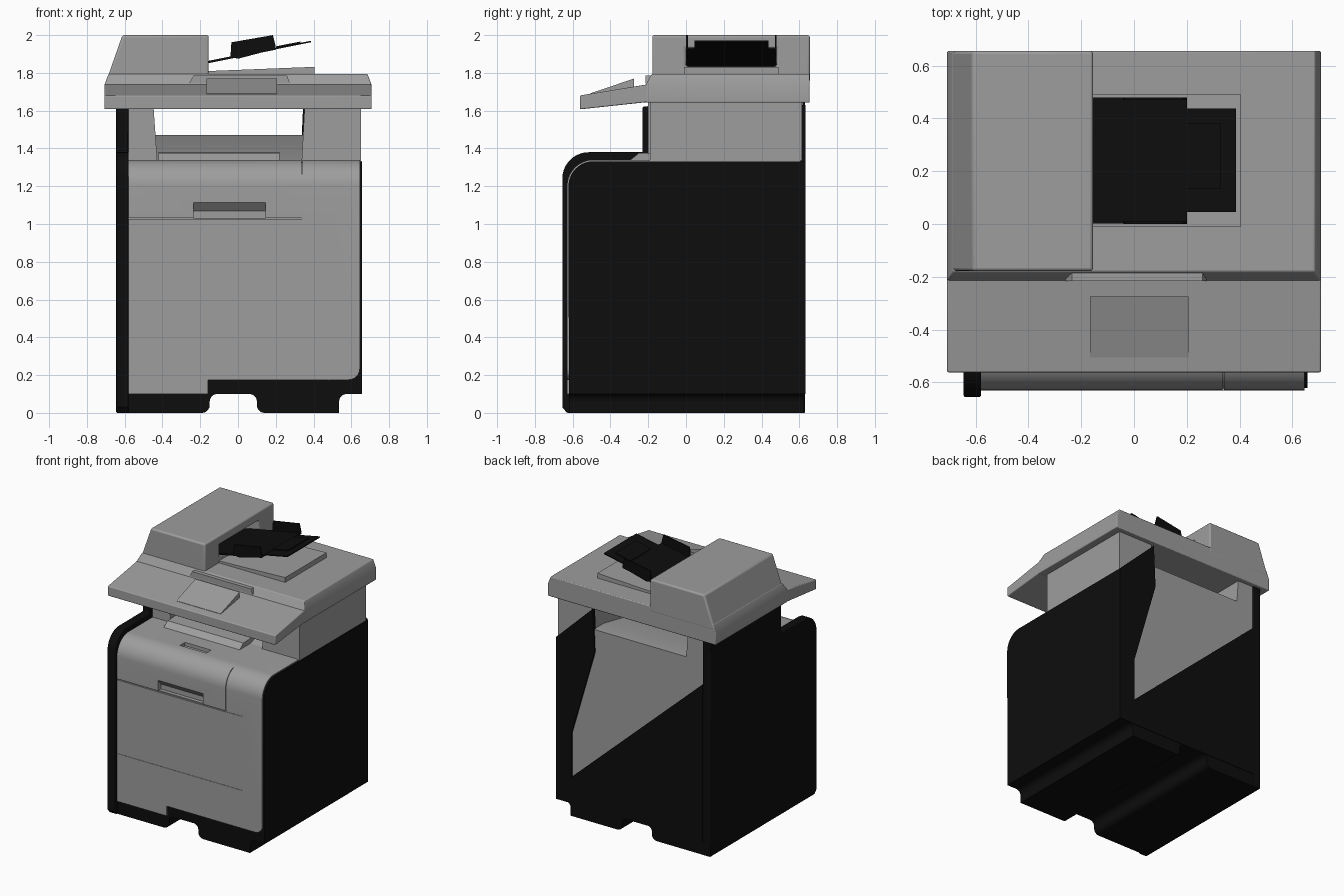
import bpy, bmesh
from math import sin, cos, radians

if "Cube" in bpy.data.objects:
    bpy.data.objects.remove(bpy.data.objects["Cube"])


def material(name, v):
    m = bpy.data.materials.new(name)
    m.diffuse_color = (v, v, v, 1)
    m.use_nodes = True
    m.node_tree.nodes["Principled BSDF"].inputs["Base Color"].default_value = m.diffuse_color
    return m


black = material("black_plastic", 0.004)
grey = material("grey_plastic", 0.34)


def arc(cx, cy, r, a0, a1, n=10):
    return [(cx + r * cos(radians(a0 + (a1 - a0) * i / n)),
             cy + r * sin(radians(a0 + (a1 - a0) * i / n))) for i in range(n + 1)]


def finish(name, bm, mat, bevel):
    bmesh.ops.recalc_face_normals(bm, faces=bm.faces)
    me = bpy.data.meshes.new(name)
    bm.to_mesh(me)
    bm.free()
    ob = bpy.data.objects.new(name, me)
    bpy.context.collection.objects.link(ob)
    me.materials.append(mat)
    if bevel:
        add_bevel(ob, bevel)
    return ob


def add_bevel(ob, width):
    m = ob.modifiers.new("bevel", 'BEVEL')
    m.width, m.segments, m.limit_method = width, 3, 'ANGLE'
    m.angle_limit = radians(40)


def loft(name, rings, mat=grey, bevel=0):
    bm = bmesh.new()
    rs = [[bm.verts.new(p) for p in r] for r in rings]
    n = len(rs[0])
    for a, b in zip(rs, rs[1:]):
        for i in range(n):
            bm.faces.new((a[i], a[(i + 1) % n], b[(i + 1) % n], b[i]))
    bm.faces.new(rs[0])
    bm.faces.new(rs[-1])
    return finish(name, bm, mat, bevel)


def extrude(name, axis, pts, lo, hi, mat=grey, bevel=0):
    """Profile in the other two axes (in xyz order), pushed along axis."""
    place = {'x': lambda p, d: (d, p[0], p[1]), 'y': lambda p, d: (p[0], d, p[1]),
             'z': lambda p, d: (p[0], p[1], d)}[axis]
    return loft(name, [[place(p, d) for p in pts] for d in (lo, hi)], mat, bevel)


def box(name, x0, x1, y0, y1, z0, z1, mat=grey):
    return extrude(name, 'z', [(x0, y0), (x1, y0), (x1, y1), (x0, y1)], z0, z1, mat)


def slab(name, levels, mat=grey, bevel=0):
    """Stacked rectangles (x0, x1, y0, y1, z)."""
    return loft(name, [[(a, c, z), (b, c, z), (b, d, z), (a, d, z)]
                       for a, b, c, d, z in levels], mat, bevel)


def cut(ob, cutter):
    m = ob.modifiers.new("cut", 'BOOLEAN')
    m.operation, m.object, m.solver = 'DIFFERENCE', cutter, 'EXACT'
    bpy.context.view_layer.objects.active = ob
    bpy.ops.object.modifier_apply(modifier=m.name)
    bpy.data.objects.remove(cutter)


# Main body with rounded front top edge
body = extrude("main_body", 'x', [(0.62, 0.05), (-0.63, 0.05)] + arc(-0.49, 1.2, 0.14, 180, 90)
               + [(0.62, 1.34)], -0.59, 0.645)
cut(body, extrude("c", 'y', [(-0.8, 0), (0.8, 0), (0.8, 0.24), (0.645, 0.24)]
                  + arc(0.585, 0.235, 0.06, 0, -90, 6) + [(-0.16, 0.175), (-0.16, 0.1), (-0.8, 0.1)],
                  -0.8, 0.8))
# Seams of the doors and drawer, top finger notch
for x0, x1, y0, y1, z0, z1 in (
        (-0.7, 0.34, -0.7, -0.618, 1.026, 1.034),
        (0.34, 0.48, -0.7, -0.627, 1.028, 1.032),
        (0.478, 0.482, -0.7, -0.627, 0.1, 1.032),
        (-0.7, 0.48, -0.7, -0.627, 0.464, 0.468),
        (-0.16, 0.06, -0.47, -0.41, 1.315, 1.5)):
    cut(body, box("c", x0, x1, y0, y1, z0, z1))
# Seam running up over the rounded edge
cut(body, extrude("c", 'x', [(-0.7, 1.03)] + arc(-0.49, 1.2, 0.21, 180, 110)
                  + arc(-0.49, 1.2, 0.133, 110, 180) + [(-0.623, 1.03)], 0.336, 0.341))
# Grip recess with a sloping roof
cut(body, extrude("c", 'x', [(-0.7, 1.115), (-0.63, 1.115), (-0.59, 1.07), (-0.59, 1.033),
                             (-0.7, 1.033)], -0.235, 0.145))

# Base with channels running front to back
extrude("base", 'y', [(-0.64, 0.24), (-0.64, 0), (-0.19, 0)]
        + arc(-0.19, 0.04, 0.04, -90, 0, 5) + arc(-0.11, 0.06, 0.04, 180, 90, 5)
        + arc(0.06, 0.06, 0.04, 90, 0, 5) + arc(0.14, 0.04, 0.04, 180, 270, 5)
        + [(0.535, 0), (0.535, 0.06)] + arc(0.575, 0.06, 0.04, 180, 90, 5)
        + [(0.65, 0.1), (0.65, 0.24)], -0.62, 0.625, black)

# Side panels
extrude("left_panel", 'x', [(0.63, 0), (-0.63, 0), (-0.655, 0.03)]
        + arc(-0.515, 1.24, 0.14, 180, 90) + [(-0.23, 1.38), (-0.23, 1.62), (0.0, 1.65), (0.63, 1.65)],
        -0.645, -0.58, black, 0.006)
extrude("right_panel", 'x', [(0.63, 0.1), (-0.62, 0.1)] + arc(-0.49, 1.2, 0.132, 180, 90)
        + [(0.63, 1.332)], 0.64, 0.657, black)

# Back covers, leaving the grey back partly open to view
extrude("back_cover_right", 'y', [(0.655, 0.1), (0.525, 0.1), (0.525, 0.63), (0.33, 1.3),
                                  (0.345, 1.63), (0.655, 1.332)], 0.605, 0.632, black)
extrude("back_cover_lower", 'y', [(0.525, 0.1), (0.525, 0.3), (-0.58, 1.3), (-0.58, 0.1)],
        0.605, 0.63, black)

# Uprights holding the scanner
extrude("left_upright", 'y', [(-0.6, 1.3), (-0.425, 1.3), (-0.45, 1.66), (-0.6, 1.66)], -0.2, 0.62)
extrude("right_upright", 'y', [(0.335, 1.3), (0.65, 1.3), (0.65, 1.66), (0.355, 1.66)], -0.19, 0.615)

# Output tray ramp and paper stop
extrude("output_tray", 'x', [(-0.2, 1.33), (0.62, 1.33), (0.62, 1.47), (0.5, 1.47), (-0.1, 1.36)],
        -0.45, 0.36)
extrude("paper_stop", 'x', [(-0.3, 1.335), (-0.1, 1.335), (-0.1, 1.38), (-0.25, 1.375)], -0.42, 0.22)

# Scanner deck
slab("scanner_deck", [(-0.708, 0.708, -0.215, 0.655, 1.642), (-0.708, 0.708, -0.215, 0.655, 1.735),
                      (-0.685, 0.685, -0.18, 0.655, 1.795)], grey, 0.006)
extrude("lid_grip", 'y', [(-0.26, 1.745), (-0.235, 1.785), (0.26, 1.785), (0.275, 1.745)],
        -0.215, -0.17)
extrude("lid_plate", 'y', [(-0.2, 1.78), (0.405, 1.78), (0.405, 1.832), (-0.2, 1.808)], -0.01, 0.49)

# Control panel and touch screen
extrude("control_panel", 'x', [(-0.562, 1.607), (-0.2, 1.646), (-0.2, 1.74), (-0.562, 1.68)],
        -0.708, 0.708, grey, 0.006)
extrude("touch_screen", 'x', [(-0.505, 1.67), (-0.275, 1.71), (-0.275, 1.77), (-0.505, 1.692)],
        -0.167, 0.207)

# Document feeder with slot
feeder = slab("document_feeder", [(-0.7, -0.155, -0.178, 0.656, 1.75),
                                  (-0.682, -0.155, -0.178, 0.656, 1.8),
                                  (-0.612, -0.155, -0.178, 0.656, 2.0)])
cut(feeder, box("c", -0.32, -0.1, 0.0, 0.48, 1.835, 1.93))
add_bevel(feeder, 0.012)


# Feeder tray, extension and paper guides
def tray_part(name, x0, x1, y0, y1, low, high):
    def z(x):
        return 1.889 + 0.2 * x
    extrude(name, 'y', [(x0, z(x0) + low), (x1, z(x1) + low), (x1, z(x1) + high), (x0, z(x0) + high)],
            y0, y1, black)


tray_part("feeder_tray", -0.3, 0.2, 0.001, 0.479, -0.006, 0.006)
tray_part("tray_extension", 0.15, 0.387, 0.045, 0.437, -0.004, 0.004)
tray_part("extension_flap", 0.2, 0.33, 0.135, 0.38, 0.003, 0.011)
for side, y in (("front", 0.0), ("back", 0.47)):
    extrude(side + "_paper_guide", 'y', [(-0.04, 1.885), (0.0, 1.875), (0.19, 1.925), (0.2, 1.94),
                                         (0.185, 2.0), (-0.035, 1.962)], y, y + 0.01, black)

for ob in bpy.data.objects:
    ob.select_set(True)
bpy.context.view_layer.objects.active = body
bpy.ops.object.shade_smooth_by_angle(angle=radians(30))
